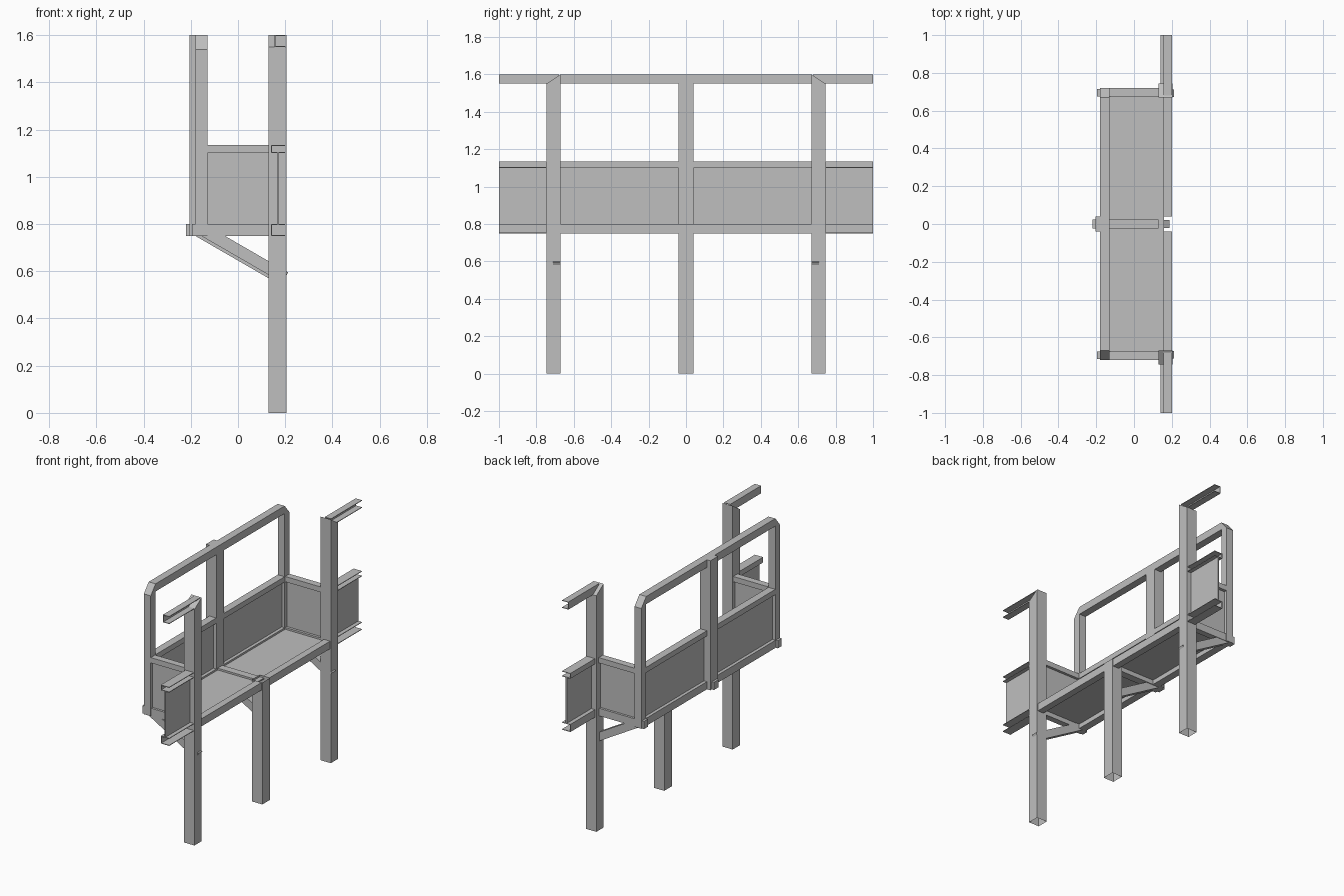
import bpy, bmesh

cube = bpy.data.objects.get("Cube")
if cube:
    bpy.data.objects.remove(cube, do_unlink=True)

grey = bpy.data.materials.new("plain_grey")
grey.use_nodes = True
grey.diffuse_color = (0.52, 0.52, 0.52, 1)
grey.node_tree.nodes["Principled BSDF"].inputs["Base Color"].default_value = (0.52, 0.52, 0.52, 1)


def box(name, x, y, z, open_dirs=(), shape=None):
    """Box from (min, max) ranges; open_dirs lists faces to leave out."""
    bm = bmesh.new()
    bmesh.ops.create_cube(bm, size=1)
    bm.normal_update()
    gone = [f for f in bm.faces for axis, sign in open_dirs if f.normal[axis] * sign > 0.9]
    bmesh.ops.delete(bm, geom=gone, context="FACES_ONLY")
    for v in bm.verts:
        v.co = [r[0] if c < 0 else r[1] for r, c in zip((x, y, z), v.co)]
    if shape:
        shape(bm)
    mesh = bpy.data.meshes.new(name)
    bm.to_mesh(mesh)
    bm.free()
    mesh.materials.append(grey)
    obj = bpy.data.objects.new(name, mesh)
    bpy.context.collection.objects.link(obj)
    return obj


def span(side, a, b):
    """Range a..b on the given side of the y axis."""
    return tuple(sorted((side * a, side * b)))


def brace(name, y, shift):
    """Sloping strut under the deck, made as a box and then sheared square."""
    start, end, half = (-0.16 + shift, 0.781), (0.2 + shift, 0.573), 0.025

    def tilt(bm):
        for v in bm.verts:
            base = end if v.co.x > 0 else start
            s = half if v.co.z > 0 else -half
            v.co.x, v.co.z = base[0] + s * 0.5, base[1] + s * 0.87
    return box(name, (-1, 1), y, (-1, 1), shape=tilt)


def channel(name, side, inner, x, z):
    """Thin rail, open to the deck's rear side and at its end."""
    t = 0.004
    y = span(side, inner, 1.0)
    box(name + "_top", x, y, (z[1] - t, z[1]))
    box(name + "_bottom", x, y, (z[0], z[0] + t))
    box(name + "_web", (x[0], x[0] + t), y, z)


POST_X, FRAME_X, BEAM_X = (0.13, 0.205), (-0.18, -0.13), (0.155, 0.2)
BEAM_Z, RAIL_Z, TOP_Z = (0.75, 0.8), (1.1, 1.135), (1.55, 1.6)

# Parts repeated at both ends
for side, tag in ((1, "back"), (-1, "front")):
    def slope_post(bm):
        for v in bm.verts:
            if v.co.z > 1 and abs(v.co.y) > 0.7:
                v.co.z = 1.55

    def chamfer(bm):
        for v in bm.verts:
            if v.co.z > 1 and abs(v.co.y) > 0.7:
                v.co.z = 1.54

    box(tag + "_tall_post", POST_X, span(side, 0.67, 0.745), (0, 1.6), [(2, -1)], slope_post)
    box(tag + "_corner_post", FRAME_X, span(side, 0.67, 0.72), (0.75, 1.6), shape=chamfer)
    box(tag + "_end_beam", (-0.195, 0.15), span(side, 0.675, 0.715), BEAM_Z)
    box(tag + "_end_rail", (-0.13, 0.13), span(side, 0.675, 0.72), RAIL_Z)
    box(tag + "_end_panel", (-0.13, 0.13), span(side, 0.692, 0.7), (0.79, 1.1))
    brace(tag + "_brace", span(side, 0.672, 0.712), 0)

    # Short wing beyond the tall post
    channel(tag + "_wing_top_rail", side, 0.68, BEAM_X, TOP_Z)
    channel(tag + "_wing_middle_rail", side, 0.74, (0.14, 0.2), RAIL_Z)
    channel(tag + "_wing_bottom_rail", side, 0.74, (0.14, 0.2), BEAM_Z)
    box(tag + "_wing_panel", (0.166, 0.174), span(side, 0.74, 1.0), (0.8, 1.1))

    # Half-length beam and panel of the balcony
    box(tag + "_deck_beam", BEAM_X, span(side, 0.04, 0.67), BEAM_Z)
    box(tag + "_side_panel", (-0.159, -0.151), span(side, 0.04, 0.67), (0.79, 1.1))

# Middle supports
box("middle_leg", POST_X, (-0.04, 0.04), (0, 0.8), [(2, 1), (2, -1)])
box("middle_frame_post", (-0.205, -0.13), (-0.04, 0.04), (0.75, 1.6))
box("middle_beam", (-0.22, 0.13), (-0.025, 0.025), BEAM_Z)
brace("middle_brace", (-0.02, 0.02), -0.025)

# Deck and long rails
box("deck", (-0.15, 0.16), (-0.68, 0.68), (0.78, 0.788))
box("side_beam", FRAME_X, (-0.67, 0.67), BEAM_Z)
box("side_rail", FRAME_X, (-0.67, 0.67), RAIL_Z)
box("top_rail", FRAME_X, (-0.67, 0.67), TOP_Z)
